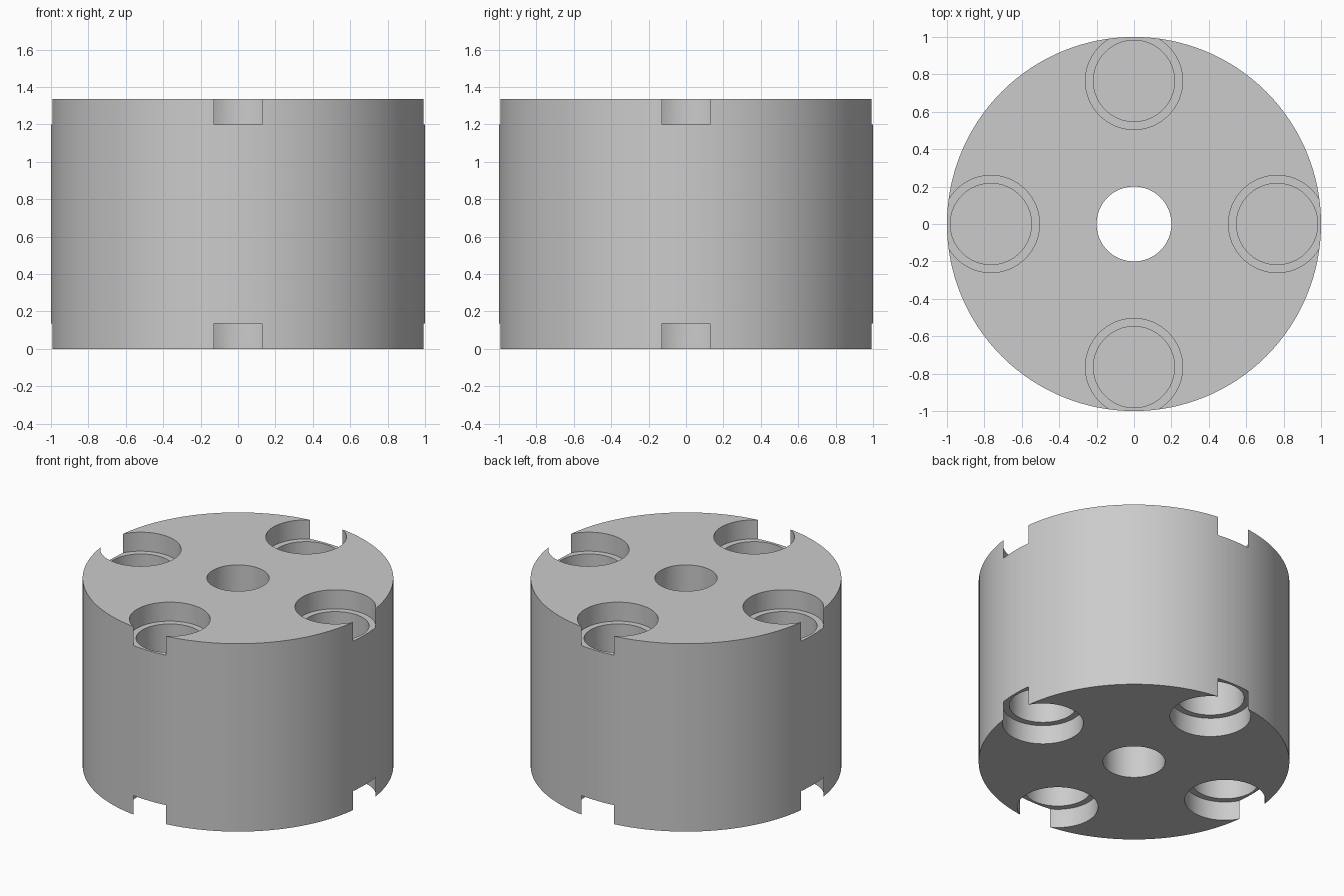
import bpy, bmesh, math
from mathutils import Matrix, Vector

cube = bpy.data.objects.get("Cube")
if cube:
    bpy.data.objects.remove(cube, do_unlink=True)

HEIGHT = 1.335
STEP = 0.135          # counterbore depth
PITCH = 0.765         # pocket distance from the axis
WEB = 0.135           # solid floor between opposite pockets

grey = bpy.data.materials.new("plain grey")
grey.use_nodes = True
colour = (0.6, 0.6, 0.6, 1)
grey.diffuse_color = colour
grey.node_tree.nodes["Principled BSDF"].inputs["Base Color"].default_value = colour


def lathe(name, profile, segments, x=0, y=0):
    """Revolve a closed (radius, z) profile about a vertical axis."""
    bm = bmesh.new()
    verts = [bm.verts.new((r, 0, z)) for r, z in profile]
    edges = [bm.edges.new((a, b)) for a, b in zip(verts, verts[1:])]
    if profile[0][0] > 0:
        edges.append(bm.edges.new((verts[-1], verts[0])))
    bmesh.ops.spin(bm, geom=verts + edges, cent=(0, 0, 0), axis=(0, 0, 1),
                   angle=math.tau, steps=segments)
    bmesh.ops.remove_doubles(bm, verts=bm.verts, dist=1e-5)
    bmesh.ops.recalc_face_normals(bm, faces=bm.faces)
    bm.transform(Matrix.Translation(Vector((x, y, 0))))
    mesh = bpy.data.meshes.new(name)
    bm.to_mesh(mesh)
    bm.free()
    mesh.materials.append(grey)
    obj = bpy.data.objects.new(name, mesh)
    bpy.context.collection.objects.link(obj)
    return obj


# Cylinder with a central through hole
body = lathe("hub_body", [(0.2, 0), (1, 0), (1, HEIGHT), (0.2, HEIGHT)], 128)
bpy.context.view_layer.objects.active = body
body.select_set(True)

# Stepped pockets sunk from both ends; the counterbores break the rim
mid = HEIGHT / 2
for quarter in range(4):
    angle = quarter * math.pi / 2
    for side in (-1, 1):
        levels = [(0, WEB / 2), (0.217, WEB / 2), (0.217, mid - STEP),
                  (0.26, mid - STEP), (0.26, mid + 0.1), (0, mid + 0.1)]
        profile = [(r, mid + side * h) for r, h in levels]
        cutter = lathe("pocket_cutter", profile, 64,
                       PITCH * math.cos(angle), PITCH * math.sin(angle))
        cutter.hide_render = True
        cut = body.modifiers.new("pocket", 'BOOLEAN')
        cut.operation = 'DIFFERENCE'
        cut.solver = 'EXACT'
        cut.object = cutter
        bpy.ops.object.modifier_apply(modifier=cut.name)
        bpy.data.objects.remove(cutter, do_unlink=True)

bpy.ops.object.shade_smooth_by_angle(angle=math.radians(30))
